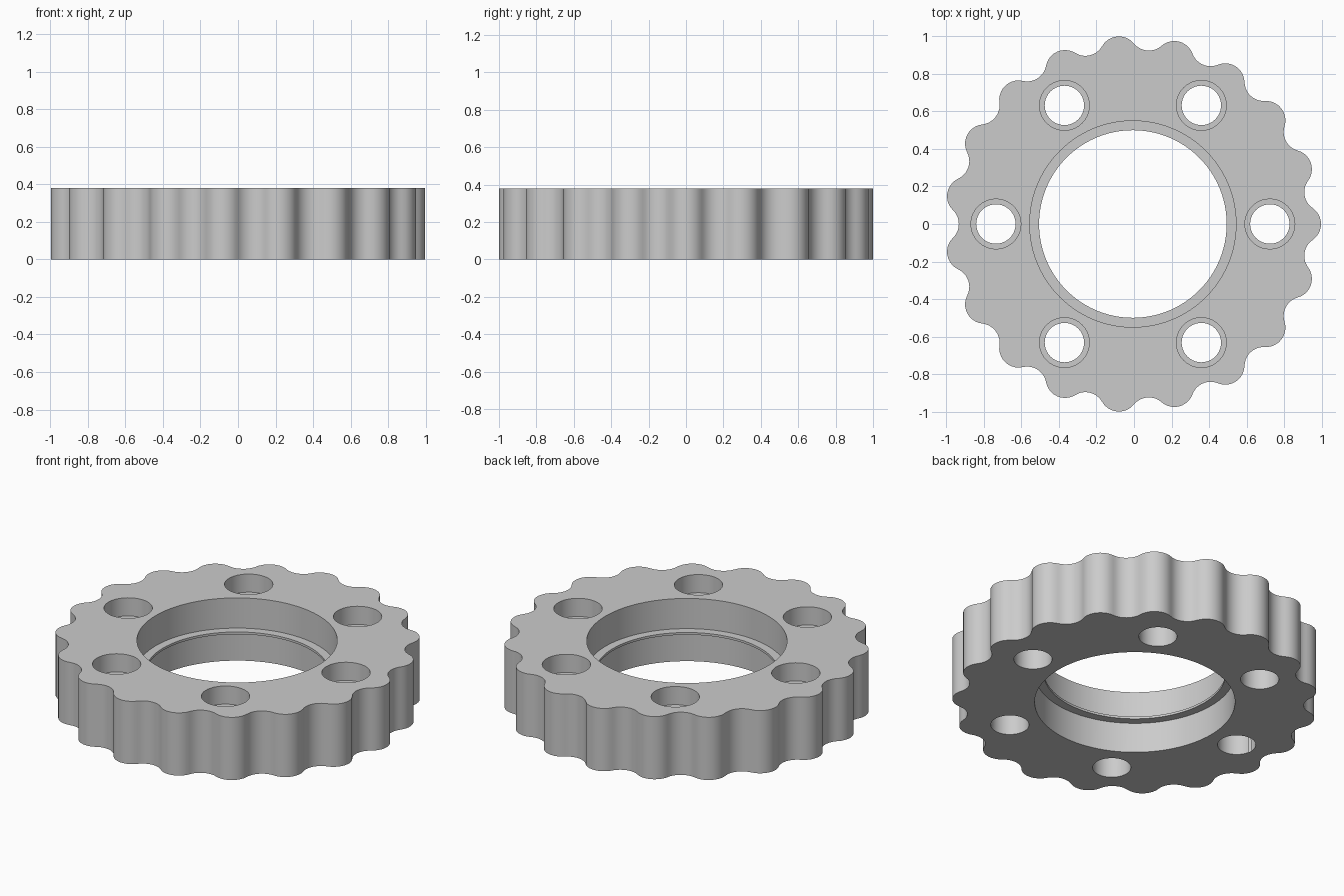
import bpy
import bmesh
from math import sin, cos, pi, atan2, hypot
from mathutils import Vector

cube = bpy.data.objects.get("Cube")
if cube:
    bpy.data.objects.remove(cube, do_unlink=True)

HEIGHT = 0.38
LOBES = 19
LOBE_RING = 0.9       # distance of lobe centres from the axis
LOBE_R = 0.103
VALLEY_R = 0.103
OFFSET_X = -0.006     # odd lobe count: shift so the bounds are centred
ARC_STEPS = 10

grey = bpy.data.materials.new("plain grey")
grey.use_nodes = True
colour = (0.6, 0.6, 0.6, 1)
grey.diffuse_color = colour
grey.node_tree.nodes["Principled BSDF"].inputs["Base Color"].default_value = colour


def arc(centre, radius, start, end):
    return [centre + radius * Vector((cos(a), sin(a)))
            for a in (start + (end - start) * i / ARC_STEPS for i in range(ARC_STEPS))]


def scalloped_outline():
    """Convex lobes joined by tangent concave valleys."""
    half = pi / LOBES
    side = LOBE_RING * sin(half)
    reach = ((LOBE_R + VALLEY_R) ** 2 - side ** 2) ** 0.5
    valley_ring = LOBE_RING * cos(half) + reach
    lobe = Vector((LOBE_RING, 0))
    valley = valley_ring * Vector((cos(half), sin(half)))
    to_valley = valley - lobe
    touch = atan2(to_valley.y, to_valley.x)
    points = []
    for k in range(LOBES):
        turn = 2 * half * k
        c = LOBE_RING * Vector((cos(turn), sin(turn)))
        v = valley_ring * Vector((cos(turn + half), sin(turn + half)))
        points += arc(c, LOBE_R, turn - touch, turn + touch)
        points += arc(v, VALLEY_R, turn + touch + pi, turn + 2 * half - touch + pi)
    return points


def prism(name, outline, z0, z1):
    """Extrude a flat outline between two heights."""
    bm = bmesh.new()
    face = bm.faces.new([bm.verts.new((p.x, p.y, z0)) for p in outline])
    top = bmesh.ops.extrude_face_region(bm, geom=[face])["geom"]
    moved = [v for v in top if isinstance(v, bmesh.types.BMVert)]
    bmesh.ops.translate(bm, verts=moved, vec=(0, 0, z1 - z0))
    bmesh.ops.recalc_face_normals(bm, faces=bm.faces)
    mesh = bpy.data.meshes.new(name)
    bm.to_mesh(mesh)
    bm.free()
    mesh.materials.append(grey)
    obj = bpy.data.objects.new(name, mesh)
    bpy.context.collection.objects.link(obj)
    return obj


def circle(radius, steps, x=0.0, y=0.0):
    return [Vector((x + radius * cos(2 * pi * i / steps), y + radius * sin(2 * pi * i / steps)))
            for i in range(steps)]


def drill(target, outline, z0, z1):
    """Cut a hole and bake the result into the target."""
    cutter = prism("cutter", outline, z0, z1)
    cutter.hide_render = True
    mod = target.modifiers.new("drill", 'BOOLEAN')
    mod.operation = 'DIFFERENCE'
    mod.solver = 'EXACT'
    mod.object = cutter
    bpy.context.view_layer.objects.active = target
    bpy.ops.object.modifier_apply(modifier=mod.name)
    bpy.data.objects.remove(cutter, do_unlink=True)


# Scalloped ring body
ring = prism("scalloped_ring", scalloped_outline(), 0, HEIGHT)

# Central bore, recessed from both ends to leave a thin inner rib
drill(ring, circle(0.5, 96), -0.1, HEIGHT + 0.1)
drill(ring, circle(0.55, 96), 0.197, HEIGHT + 0.1)
drill(ring, circle(0.55, 96), -0.1, 0.183)

# Six counterbored bolt holes
for k in range(6):
    x, y = 0.73 * cos(k * pi / 3), 0.73 * sin(k * pi / 3)
    drill(ring, circle(0.105, 40, x, y), -0.1, HEIGHT + 0.1)
    drill(ring, circle(0.133, 40, x, y), HEIGHT - 0.11, HEIGHT + 0.1)

ring.location.x = OFFSET_X

# Smooth walls with crisp edges
bpy.ops.object.select_all(action='DESELECT')
ring.select_set(True)
bpy.context.view_layer.objects.active = ring
bpy.ops.object.shade_smooth_by_angle(angle=pi / 6)
